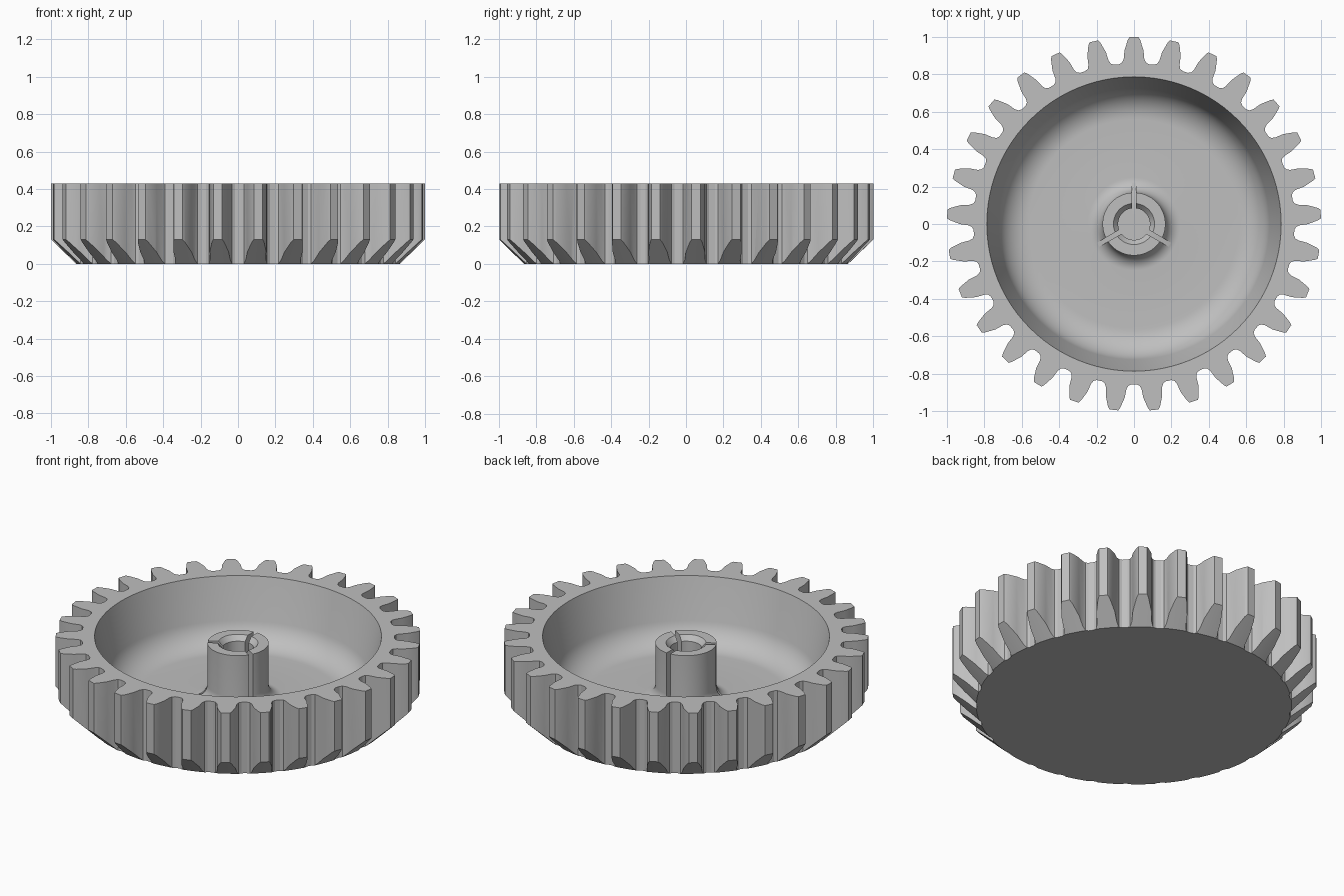
import bpy, bmesh
from math import sin, cos, pi, radians, hypot, atan2

cube = bpy.data.objects.get("Cube")
if cube:
    bpy.data.objects.remove(cube, do_unlink=True)

TEETH = 29
HEIGHT = 0.43
FLOOR = 0.06
POST_R, POST_TOP = 0.168, 0.39


def finish(name, bm):
    bmesh.ops.recalc_face_normals(bm, faces=bm.faces)
    mesh = bpy.data.meshes.new(name)
    bm.to_mesh(mesh)
    bm.free()
    ob = bpy.data.objects.new(name, mesh)
    bpy.context.collection.objects.link(ob)
    return ob


def prism(name, outline, z0, z1):
    bm = bmesh.new()
    face = bm.faces.new([bm.verts.new((x, y, z0)) for x, y in outline])
    ext = bmesh.ops.extrude_face_region(bm, geom=[face])
    verts = [v for v in ext["geom"] if isinstance(v, bmesh.types.BMVert)]
    bmesh.ops.translate(bm, verts=verts, vec=(0, 0, z1 - z0))
    return finish(name, bm)


def lathe(name, profile, steps=96):
    """Revolve an (r, z) profile whose two ends lie on the axis."""
    bm = bmesh.new()
    first, last = [bm.verts.new((0, 0, z)) for _, z in (profile[0], profile[-1])]
    rings = [[bm.verts.new((r * cos(2 * pi * i / steps), r * sin(2 * pi * i / steps), z))
              for i in range(steps)] for r, z in profile[1:-1]]
    for i in range(steps):
        j = (i + 1) % steps
        bm.faces.new((first, rings[0][i], rings[0][j]))
        bm.faces.new((last, rings[-1][j], rings[-1][i]))
        for a, b in zip(rings, rings[1:]):
            bm.faces.new((a[i], b[i], b[j], a[j]))
    # Merge the flat end fans into single faces
    bmesh.ops.dissolve_verts(bm, verts=[first, last])
    return finish(name, bm)


def arc(cx, cz, r, start, end, n=10):
    angles = [radians(start + (end - start) * i / n) for i in range(n + 1)]
    return [(cx + r * cos(a), cz + r * sin(a)) for a in angles]


def cut(target, tool, operation):
    tool.hide_render = True
    bpy.context.view_layer.objects.active = target
    mod = target.modifiers.new("cut", "BOOLEAN")
    mod.operation = operation
    mod.solver = "EXACT"
    mod.object = tool
    bpy.ops.object.modifier_apply(modifier=mod.name)
    bpy.data.objects.remove(tool, do_unlink=True)


# Toothed rim outline: half a tooth as (radius, half width), mirrored and repeated
half = [(0.858, 0.078), (0.866, 0.063), (0.885, 0.055), (0.93, 0.051),
        (0.985, 0.033), (1.0, 0.024)]
tooth = [(r, w) for r, w in half] + [(r, -w) for r, w in reversed(half)]
outline = []
for k in range(TEETH):
    mid = pi / 2 - 2 * pi * k / TEETH
    for r, w in tooth:
        a = mid + w / r
        outline.append((r * cos(a), r * sin(a)))
gear = prism("gear_wheel", outline, -0.1, HEIGHT)

# Bevelled lower ends of the teeth
cut(gear, lathe("bevel_tool", [(0, 0), (0.865, 0), (1.1, 0.226), (1.1, 0.6), (0, 0.6)], 192),
    "INTERSECT")

# Dish, hub post and countersunk bore in one revolved cut
dish = [(0, 0.07), (0.085, 0.07), (0.085, 0.36), (0.11, POST_TOP), (POST_R, POST_TOP)]
dish += arc(POST_R + 0.08, FLOOR + 0.08, 0.08, 180, 270)
dish += arc(0.56, FLOOR + 0.17, 0.17, -90, -15, 14)
dish += [(0.787, HEIGHT), (0.787, 0.6), (0, 0.6)]
cut(gear, lathe("dish_tool", dish), "DIFFERENCE")

# Three slots through the post
for k in range(3):
    a = pi / 2 + 2 * pi * k / 3
    corners = [(0.05, -0.012), (0.232, -0.012), (0.232, 0.012), (0.05, 0.012)]
    pts = [(u * cos(a) - v * sin(a), u * sin(a) + v * cos(a)) for u, v in corners]
    cut(gear, prism("slot_tool", pts, 0.065, 0.55), "DIFFERENCE")

# Plain grey finish
mat = bpy.data.materials.new("light_grey")
mat.use_nodes = True
grey = (0.52, 0.52, 0.52, 1)
mat.diffuse_color = grey
mat.node_tree.nodes["Principled BSDF"].inputs["Base Color"].default_value = grey
gear.data.materials.clear()
gear.data.materials.append(mat)

bpy.ops.object.select_all(action="DESELECT")
gear.select_set(True)
bpy.context.view_layer.objects.active = gear
bpy.ops.object.shade_smooth_by_angle(angle=radians(25))
